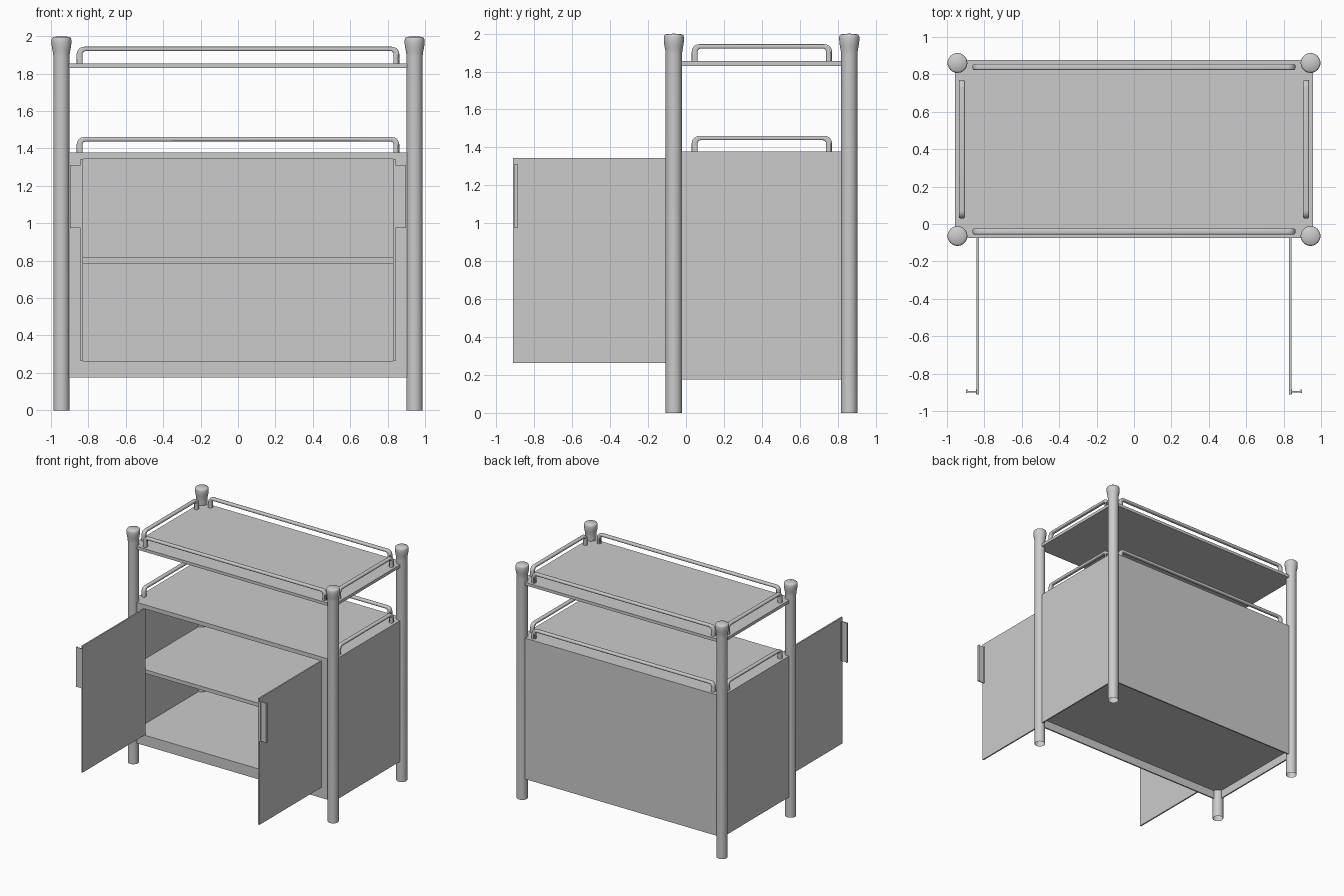
import bpy, bmesh, math
from mathutils import Matrix

if "Cube" in bpy.data.objects:
    bpy.data.objects.remove(bpy.data.objects["Cube"])

X, Y0, Y1 = 0.957, -0.076, 0.878      # cabinet footprint
Z0, Z1 = 0.175, 1.378                 # cabinet bottom and top
T = 0.012                             # panel thickness


def finish(name, bm, smooth=False):
    bmesh.ops.recalc_face_normals(bm, faces=bm.faces)
    me = bpy.data.meshes.new(name)
    bm.to_mesh(me)
    bm.free()
    ob = bpy.data.objects.new(name, me)
    bpy.context.collection.objects.link(ob)
    if smooth:
        bpy.ops.object.select_all(action='DESELECT')
        bpy.context.view_layer.objects.active = ob
        ob.select_set(True)
        bpy.ops.object.shade_smooth_by_angle(angle=math.radians(35))
    return ob


def box(name, x0, x1, y0, y1, z0, z1):
    bm = bmesh.new()
    m = Matrix.Translation(((x0 + x1) / 2, (y0 + y1) / 2, (z0 + z1) / 2))
    m = m @ Matrix.Diagonal((abs(x1 - x0), y1 - y0, z1 - z0, 1))
    bmesh.ops.create_cube(bm, size=1, matrix=m)
    return finish(name, bm)


def post(name, x, y):
    # lathed profile, open at the foot
    prof = [(0.043, 0), (0.043, 1.89), (0.045, 1.912), (0.049, 1.932), (0.052, 1.95),
            (0.053, 1.965), (0.053, 1.982), (0.050, 1.991), (0.044, 1.996), (0, 2.0)]
    bm = bmesh.new()
    vs = [bm.verts.new((r, 0, z)) for r, z in prof]
    es = [bm.edges.new(p) for p in zip(vs, vs[1:])]
    bmesh.ops.spin(bm, geom=vs + es, cent=(0, 0, 0), axis=(0, 0, 1),
                   angle=math.tau, steps=32, use_duplicate=False)
    bmesh.ops.remove_doubles(bm, verts=bm.verts, dist=1e-5)
    bmesh.ops.translate(bm, verts=bm.verts, vec=(x, y, 0))
    finish(name, bm, True)


def rail(name, x, y, z, length, turn=0.0):
    # arch outline with rounded corners, swept across its width
    h, w, leg, bar = 0.089, 0.032, 0.031, 0.023
    L = length / 2

    def arch(half, top, r):
        right = [(half, 0)] + [(half - r + r * math.cos(a), top - r + r * math.sin(a))
                               for a in (math.pi / 2 * i / 5 for i in range(6))]
        return right + [(-px, pz) for px, pz in reversed(right)]

    bm = bmesh.new()
    outer, inner = arch(L, h, 0.04), arch(L - leg, h - bar, 0.018)
    rings = []
    for s in (-w / 2, w / 2):
        rings.append([[bm.verts.new((px, s, pz)) for px, pz in pts] for pts in (outer, inner)])
    long_edges = []
    n = len(outer)
    for i in range(n - 1):
        for k in range(2):
            o, q = rings[k]
            bm.faces.new((o[i], o[i + 1], q[i + 1], q[i]))
        for c in range(2):
            a, b = rings[0][c], rings[1][c]
            bm.faces.new((a[i], a[i + 1], b[i + 1], b[i]))
            long_edges += [bm.edges.get((r[i], r[i + 1])) for r in (a, b)]
    bmesh.ops.bevel(bm, geom=long_edges, offset=0.008, segments=3, profile=0.5,
                    affect='EDGES', clamp_overlap=True)
    bmesh.ops.transform(bm, verts=bm.verts,
                        matrix=Matrix.Translation((x, y, z)) @ Matrix.Rotation(turn, 4, 'Z'))
    finish(name, bm, True)


# corner posts with knobs
for sx in (-1, 1):
    for y, tag in ((-0.064, "front"), (0.861, "back")):
        post(f"{tag}_post", sx * 0.944, y)

# top shelf and cabinet shell
box("upper_shelf", -X, X, Y0, Y1, 1.83, 1.855)
box("cabinet_top", -X, X, Y0, Y1, 1.343, Z1)
box("cabinet_floor", -X + T, X - T, Y0 + T, Y1 - T, 0.245, 0.264)
box("cabinet_back", -X, X, Y1 - T, Y1, Z0, 1.343)
box("front_skirt", -X, X, Y0, Y0 + T, Z0, 0.264)
box("inner_shelf", -X + T, X - T, Y0 + T, Y1 - T, 0.786, 0.818)

for s in (-1, 1):
    def side(name, a, b, *r):
        box(name, s * a, s * b, *r)
    side("cabinet_side", X - T, X, Y0 + T, Y1 - T, Z0, 1.343)
    side("front_stile", 0.843, X, Y0, Y0 + T, 0.264, 1.343)
    # open door and its lipped pull
    side("door", 0.829, 0.841, -0.912, Y0 + T, 0.264, 1.343)
    side("door_pull_web", 0.841, 0.893, -0.901, -0.893, 0.975, 1.312)
    side("door_pull_lip", 0.889, 0.899, -0.904, -0.886, 0.975, 1.312)
    side("door_pull_base", 0.841, 0.846, -0.908, -0.886, 0.975, 1.312)

# guard rails: the lower level has none at the front
for z, level in ((1.855, "upper"), (Z1 - 0.006, "lower")):
    rail(f"{level}_back_rail", 0, 0.84, z, 1.725)
    if level == "upper":
        rail("upper_front_rail", 0, -0.04, z, 1.725)
    for s in (-1, 1):
        rail(f"{level}_side_rail", s * 0.92, 0.4, z, 0.74, math.pi / 2)
